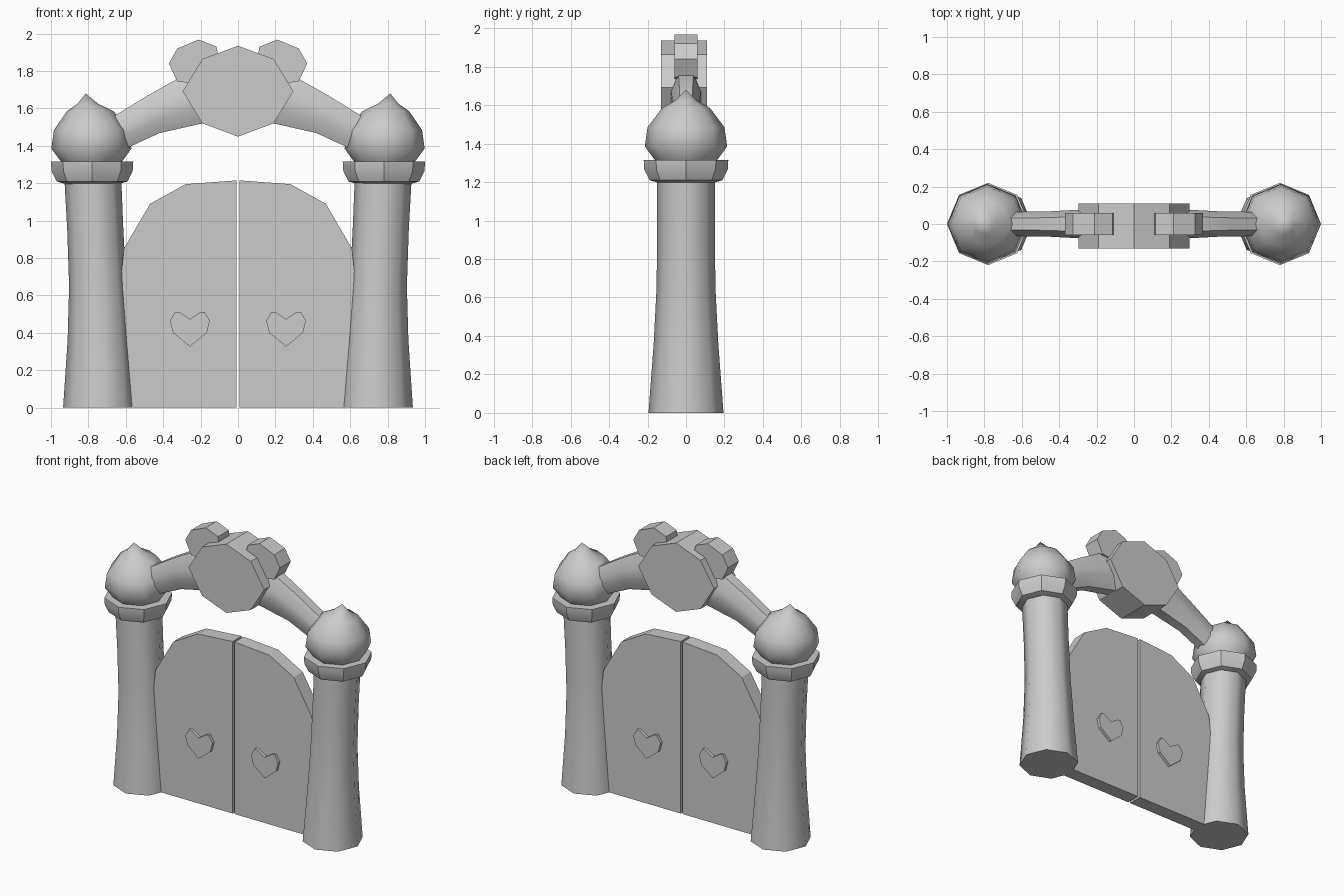
import bpy, bmesh, math

if "Cube" in bpy.data.objects:
    bpy.data.objects.remove(bpy.data.objects["Cube"])


def finish(name, bm, smooth=None):
    bmesh.ops.recalc_face_normals(bm, faces=bm.faces[:])
    me = bpy.data.meshes.new(name)
    bm.to_mesh(me)
    bm.free()
    ob = bpy.data.objects.new(name, me)
    bpy.context.collection.objects.link(ob)
    if smooth:
        bpy.ops.object.select_all(action='DESELECT')
        ob.select_set(True)
        bpy.context.view_layer.objects.active = ob
        bpy.ops.object.shade_smooth_by_angle(angle=math.radians(smooth))
    return ob


def loft(name, sections, smooth=None):
    """Skin a list of point rings and cap both ends."""
    bm = bmesh.new()
    rings = [[bm.verts.new(p) for p in s] for s in sections]
    n = len(rings[0])
    for a, b in zip(rings, rings[1:]):
        for i in range(n):
            j = (i + 1) % n
            bm.faces.new((a[i], a[j], b[j], b[i]))
    bm.faces.new(rings[0])
    bm.faces.new(rings[-1])
    bmesh.ops.remove_doubles(bm, verts=bm.verts[:], dist=0.0005)
    return finish(name, bm, smooth)


def lathe(name, side, profile, smooth):
    """Eight-sided turned form; profile = (centre x, radius, z)."""
    angles = [i * math.pi / 4 for i in range(8)]
    return loft(name, [[(side * (cx + r * math.cos(a)), r * math.sin(a), z)
                        for a in angles] for cx, r, z in profile], smooth)


def slab(name, outline, y0, y1, side=1):
    """Extrude an x-z outline along y."""
    return loft(name, [[(side * x, y, z) for x, z in outline] for y in (y0, y1)])


shaft = [(.74, .195, 0), (.743, .168, .36), (.75, .153, .65), (.763, .150, .95), (.776, .152, 1.22)]
collar = [(.78, .14, 1.195), (.78, .19, 1.21), (.78, .217, 1.265), (.78, .22, 1.315), (.78, .14, 1.315)]
dome = [(.783, .155, 1.305), (.784, .214, 1.385), (.784, .20, 1.485), (.79, .125, 1.585),
        (.803, .055, 1.625), (.814, .0001, 1.68)]
leaf = [(.008, 0), (.008, 1.215), (.28, 1.195), (.47, 1.09), (.61, .85), (.635, .6), (.635, 0)]
heart = [(0, -.143), (.09, -.07), (.106, -.005), (.078, .043), (.055, .04), (0, .004),
         (-.055, .04), (-.078, .043), (-.106, -.005), (-.09, -.07)]
knob = [(.37, 1.84), (.325, 1.92), (.21, 1.968), (.115, 1.93), (.10, 1.84),
        (.14, 1.77), (.23, 1.73), (.325, 1.745)]

for side, tag in ((-1, "left"), (1, "right")):
    # Pillars with collar and onion dome
    lathe(tag + "_pillar", side, shaft, 50)
    lathe(tag + "_collar", side, collar, 40)
    lathe(tag + "_dome", side, dome, 50)
    # Gate leaves with raised hearts on both faces
    slab(tag + "_gate_leaf", leaf, -.05, .05, side)
    slab(tag + "_heart", [(.257 + x, .47 + z) for x, z in heart], -.07, .07, side)
    # Round knobs above the arch
    slab(tag + "_knob", knob, -.06, .06, side)

# Arch beam: (top x, top z, bottom x, bottom z, half width)
half = [(.66, 1.56, .60, 1.385, .065), (.49, 1.665, .42, 1.468, .067), (.33, 1.755, .19, 1.52, .077)]
path = half + [(0, 1.80, 0, 1.53, .08)] + [(-a, b, -c, d, w) for a, b, c, d, w in reversed(half)]
section = [(-.5, 0), (-1, .35), (-1, .65), (-.5, 1), (.5, 1), (1, .65), (1, .35), (.5, 0)]
loft("arch_beam", [[(bx + (tx - bx) * t, w * s, bz + (tz - bz) * t) for s, t in section]
                   for tx, tz, bx, bz, w in path], 40)

# Central eight-sided medallion
octagon = [(.296 * math.cos(i * math.pi / 4), 1.692 + .243 * math.sin(i * math.pi / 4)) for i in range(8)]
octagon = [(x * .91, z) if 0.1 < abs(x) < .25 else (x, z) for x, z in octagon]
slab("medallion", octagon, -.13, .11)
